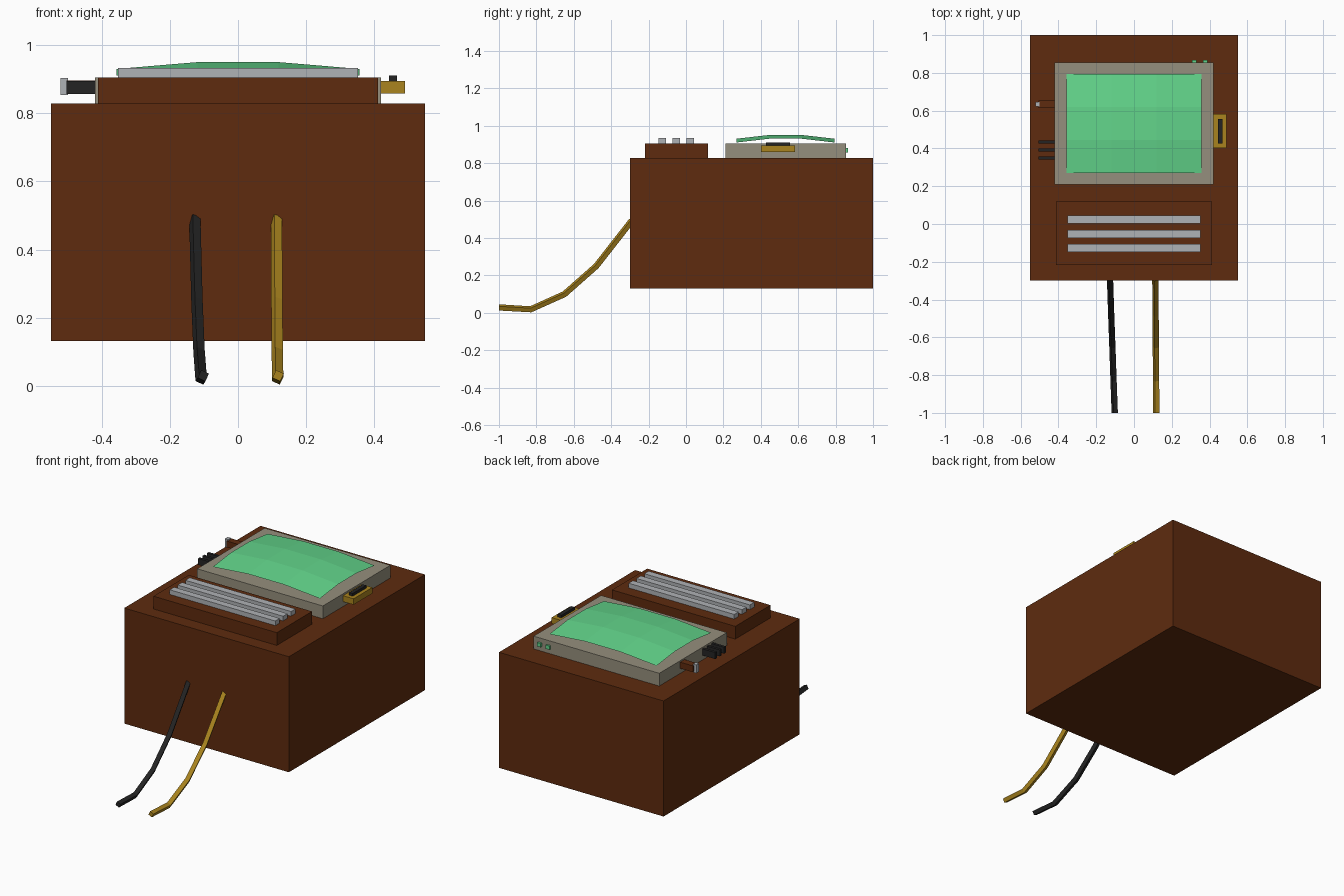
import bpy, bmesh, math
from mathutils import Vector

if "Cube" in bpy.data.objects:
    bpy.data.objects.remove(bpy.data.objects["Cube"])


def material(name, rgb):
    m = bpy.data.materials.new(name)
    m.diffuse_color = (*rgb, 1)
    m.use_nodes = True
    m.node_tree.nodes["Principled BSDF"].inputs["Base Color"].default_value = m.diffuse_color
    return m


BROWN = material("brown_casing", (0.112, 0.024, 0.0045))
GREY = material("warm_grey", (0.30, 0.275, 0.205))
GREEN = material("screen_green", (0.125, 0.67, 0.26))
SILVER = material("silver", (0.43, 0.445, 0.465))
GOLD = material("gold", (0.40, 0.23, 0.013))
BLACK = material("black", (0.017, 0.017, 0.017))


def finish(name, bm, mat):
    bmesh.ops.recalc_face_normals(bm, faces=bm.faces)
    me = bpy.data.meshes.new(name)
    bm.to_mesh(me)
    bm.free()
    me.materials.append(mat)
    ob = bpy.data.objects.new(name, me)
    bpy.context.collection.objects.link(ob)
    return ob


def box(name, x, y, z, mat):
    """Box from (min, max) ranges."""
    bm = bmesh.new()
    bmesh.ops.create_cube(bm, size=1)
    for v in bm.verts:
        v.co = Vector([(a + b) / 2 + c * (b - a) for (a, b), c in zip((x, y, z), v.co)])
    return finish(name, bm, mat)


def cable(name, x0, x1, mat, side=0.025, tilt=math.radians(-25)):
    """Square cable swept along a sagging path, drifting from x0 to x1."""
    path = [(-0.29, 0.493), (-0.48, 0.25), (-0.65, 0.10), (-0.83, 0.019), (-1.0, 0.029)]
    pts = [Vector((x0 + (x1 - x0) * i / 4, y, z)) for i, (y, z) in enumerate(path)]
    bm = bmesh.new()
    rings = []
    for i, p in enumerate(pts):
        a = pts[max(i - 1, 0)]
        b = pts[min(i + 1, 4)]
        t = Vector((0, -1, 0)) if i == 4 else Vector((0, b.y - a.y, b.z - a.z)).normalized()
        up = Vector((0, t.z, -t.y))
        r = side / math.sqrt(2)
        ring = []
        for k in range(4):
            ang = tilt + math.pi / 4 + k * math.pi / 2
            ring.append(bm.verts.new(p + Vector((1, 0, 0)) * r * math.cos(ang) + up * r * math.sin(ang)))
        rings.append(ring)
    for r0, r1 in zip(rings, rings[1:]):
        for k in range(4):
            bm.faces.new((r0[k], r0[(k + 1) % 4], r1[(k + 1) % 4], r1[k]))
    bm.faces.new(rings[0])
    bm.faces.new(rings[-1])
    return finish(name, bm, mat)


# Main casing and the raised keyboard block with its key rows
box("casing", (-0.55, 0.55), (-0.30, 1.0), (0.131, 0.829), BROWN)
box("keyboard_block", (-0.412, 0.412), (-0.218, 0.118), (0.82, 0.906), BROWN)
for i, y in enumerate((-0.127, -0.052, 0.023)):
    box(f"key_row_{i + 1}", (-0.353, 0.353), (y - 0.021, y + 0.021), (0.906, 0.934), SILVER)

# Screen frame
box("screen_frame", (-0.42, 0.42), (0.21, 0.855), (0.82, 0.906), GREY)

# Domed screen: 3 x 3 faceted sheet, higher in the middle in both directions
bm = bmesh.new()
bmesh.ops.create_grid(bm, x_segments=3, y_segments=3, size=1)
for v in bm.verts:
    z = 0.911 + 0.02 * (abs(v.co.x) < 0.9) + 0.02 * (abs(v.co.y) < 0.9)
    v.co = Vector((v.co.x * 0.358, 0.532 + v.co.y * 0.261, z))
screen = finish("screen", bm, GREEN)
if screen.data.polygons[0].normal.z < 0:
    screen.data.flip_normals()

# Right side switch
box("side_switch_body", (0.42, 0.491), (0.402, 0.582), (0.859, 0.895), GOLD)
box("side_switch_slider", (0.444, 0.468), (0.427, 0.556), (0.89, 0.911), BLACK)

# Left side: three fins and a capped lever
for i, y in enumerate((0.349, 0.391, 0.434)):
    box(f"side_fin_{i + 1}", (-0.505, -0.42), (y - 0.008, y + 0.008), (0.857, 0.896), BLACK)
box("lever_stem", (-0.505, -0.42), (0.613, 0.655), (0.859, 0.897), BROWN)
box("lever_cap", (-0.522, -0.50), (0.621, 0.647), (0.854, 0.904), SILVER)

# Two small buttons on the back of the frame
for i, x in enumerate((0.319, 0.377)):
    box(f"back_button_{i + 1}", (x - 0.013, x + 0.013), (0.85, 0.867), (0.858, 0.88), GREEN)

# Front cables
cable("black_cable", -0.127, -0.102, BLACK)
cable("gold_cable", 0.113, 0.118, GOLD)
